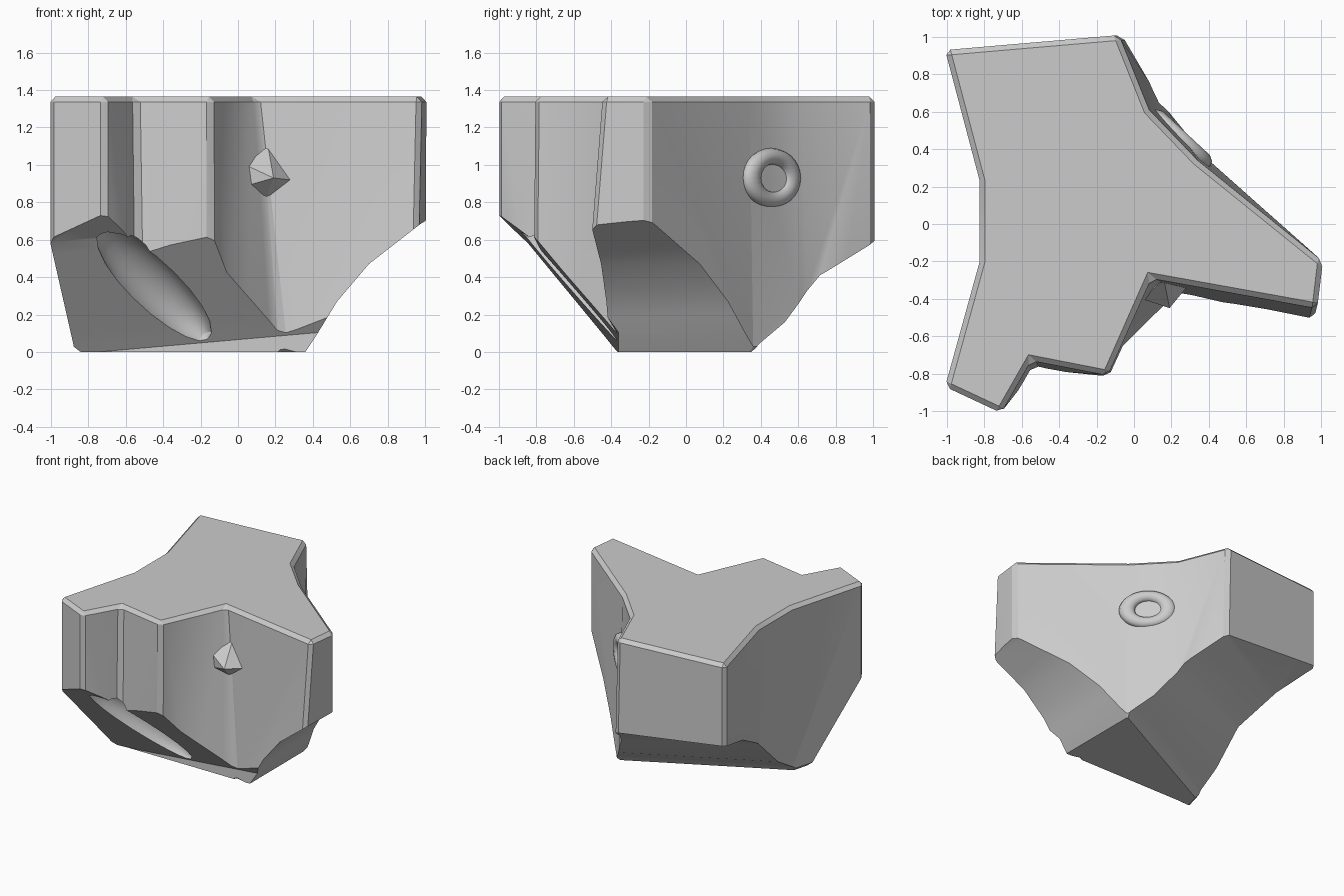
import bpy, bmesh, math
from mathutils import Vector, Matrix

if "Cube" in bpy.data.objects:
    bpy.data.objects.remove(bpy.data.objects["Cube"])

H = 1.365


def finish(name, bm):
    bmesh.ops.recalc_face_normals(bm, faces=bm.faces[:])
    me = bpy.data.meshes.new(name)
    bm.to_mesh(me)
    bm.free()
    ob = bpy.data.objects.new(name, me)
    bpy.context.collection.objects.link(ob)
    return ob


def loft(name, ring_a, ring_b, bevel=0):
    """Closed solid between two matching rings of 3D points."""
    bm = bmesh.new()
    a = [bm.verts.new(p) for p in ring_a]
    b = [bm.verts.new(p) for p in ring_b]
    bm.faces.new(a)
    bm.faces.new(b)
    for i in range(len(a)):
        j = (i + 1) % len(a)
        bm.faces.new((a[i], a[j], b[j], b[i]))
    bmesh.ops.recalc_face_normals(bm, faces=bm.faces[:])
    if bevel:
        edges = [e for e in bm.edges if e.calc_face_angle(0) > math.radians(28)]
        bmesh.ops.bevel(bm, geom=edges, offset=bevel, segments=1,
                        affect='EDGES', profile=0.5, clamp_overlap=True)
    bmesh.ops.triangulate(bm, faces=bm.faces[:])
    return finish(name, bm)


def hull(name, points):
    bm = bmesh.new()
    for p in points:
        bm.verts.new(p)
    bmesh.ops.convex_hull(bm, input=bm.verts[:])
    return finish(name, bm)


def smooth(ob, angle):
    bpy.ops.object.select_all(action='DESELECT')
    ob.select_set(True)
    bpy.context.view_layer.objects.active = ob
    bpy.ops.object.shade_smooth_by_angle(angle=math.radians(angle))


# Three-armed block: outline at the top and, slightly shifted, at the base
top = [(-1.01, .93), (-.08, 1.01), (.08, .61), (.34, .34), (1.01, -.2), (.98, -.45),
       (.09, -.29), (-.14, -.81), (-.55, -.73), (-.71, -1.01), (-1.01, -.87),
       (-.825, -.2), (-.825, .23)]
base = [(-1.01, .93), (-.05, 1.01), (.15, .66), (.38, .36), (1.01, -.2), (.95, -.56),
        (.24, -.37), (-.14, -.82), (-.53, -.78), (-.71, -1.01), (-1.01, -.87),
        (-.825, -.2), (-.825, .23)]
block = loft("rock_block", [(x, y, 0) for x, y in base],
             [(x, y, H) for x, y in top], .028)

# Undercuts beneath each arm; the back and front ones run at a slant
right_p = [(1.2, .83), (.97, .68), (.7, .47), (.53, .27), (.42, .09), (.32, -.06), (1.2, -.3)]
back_p = [(1.9, .83), (1.27, .69), (.89, .59), (.51, .41), (.25, .16),
          (.05, .04), (-.04, -.06), (-.04, -.3), (1.9, -.3)]
front_p = [(-1.2, .85), (-1, .69), (-.85, .57), (-.43, .05), (-.36, -.04),
           (-.36, -.5), (-1.2, -.5)]
cutters = [
    loft("right_undercut", [(x, -1.2, z) for x, z in right_p],
         [(x, 1.2, z) for x, z in right_p]),
    loft("back_undercut", [(-1.2, .34 + d - .8, z) for d, z in back_p],
         [(1.2, .34 + d + .43, z) for d, z in back_p]),
    loft("front_undercut", [(-1.2, y, z) for y, z in front_p],
         [(.5, y, z + .15) for y, z in front_p]),
]

# Diagonal scooped channel under the front arm
bm = bmesh.new()
start, end = Vector((-.74, -.86, .66)), Vector((-.16, -.38, .06))
d = end - start
bmesh.ops.create_uvsphere(bm, u_segments=16, v_segments=10, radius=1,
                          matrix=Matrix.Translation((start + end) / 2)
                          @ d.to_track_quat('Z', 'Y').to_matrix().to_4x4()
                          @ Matrix.Diagonal((.14, .14, d.length / 2, 1)))
cutters.append(finish("channel_cutter", bm))

bpy.context.view_layer.objects.active = block
for c in cutters:
    c.hide_render = True
    m = block.modifiers.new(c.name, 'BOOLEAN')
    m.operation, m.solver, m.object = 'DIFFERENCE', 'EXACT', c
    bpy.ops.object.modifier_apply(modifier=m.name)
    bpy.data.objects.remove(c)
smooth(block, 25)

# Raised oval crater on the back right face
bpy.ops.mesh.primitive_torus_add(major_segments=28, minor_segments=10,
                                 major_radius=.115, minor_radius=.045)
crater = bpy.context.object
crater.name = "crater_rim"
normal = Vector((.68, .73, 0)).normalized()
side = Vector((0, 0, 1)).cross(normal)
rot = Matrix((side, Vector((0, 0, 1)), normal)).transposed().to_4x4()
crater.matrix_world = (Matrix.Translation((.25, .455, .93)) @ rot
                       @ Matrix.Diagonal((1.35, 1, 1, 1)))
smooth(crater, 60)

# Jagged chip in the inner front corner
chip = hull("corner_chip", [(.16, -.3, 1.1), (.04, -.4, 1.0), (.05, -.4, .89),
                            (.14, -.3, .8), (.28, -.34, .92), (.19, -.45, .93),
                            (.12, -.25, .95)])
smooth(chip, 15)
